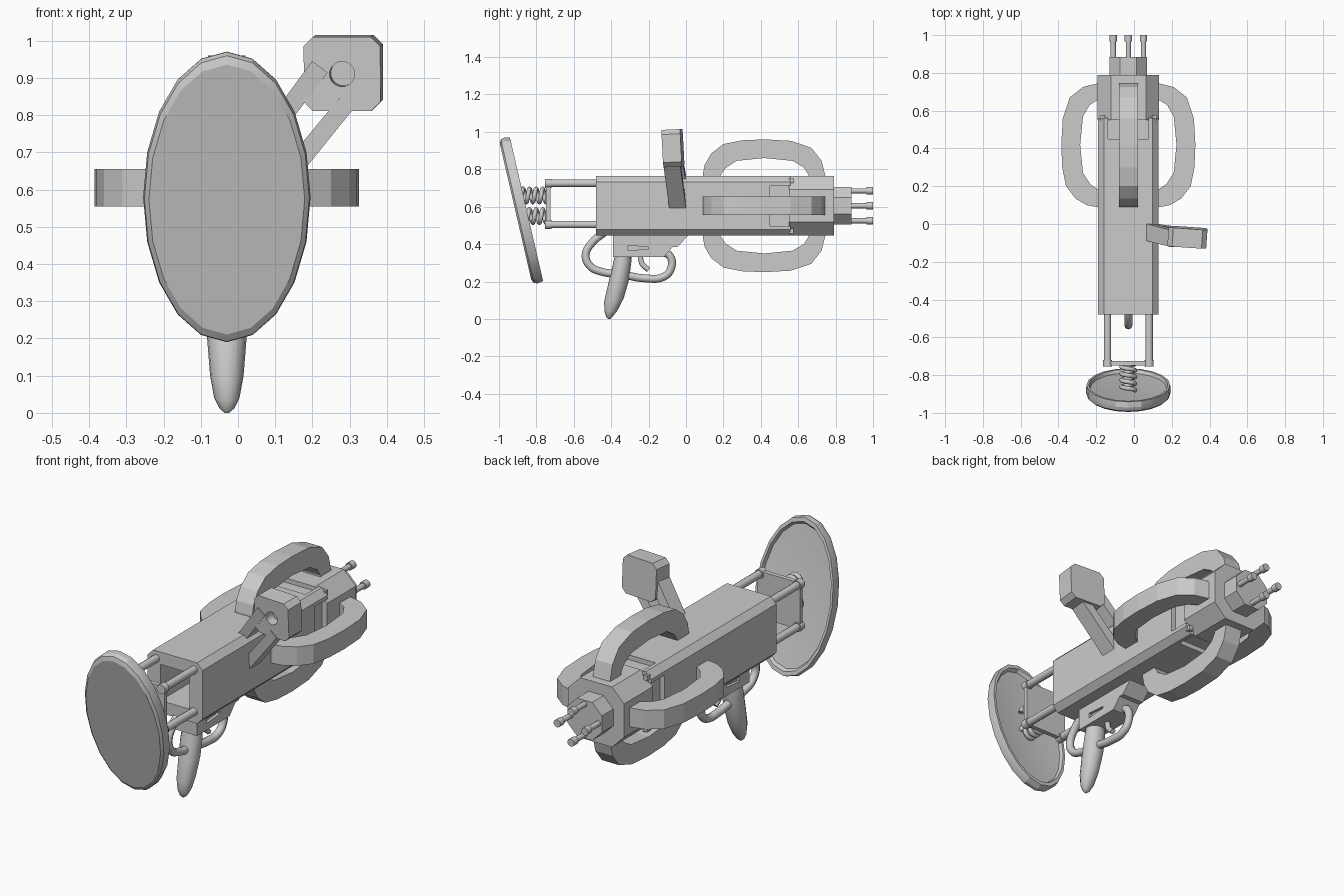
import bpy, bmesh, math
from math import sin, cos, pi, radians
from mathutils import Vector, Matrix

if "Cube" in bpy.data.objects:
    bpy.data.objects.remove(bpy.data.objects["Cube"])

grey = bpy.data.materials.new("plain_grey")
grey.use_nodes = True
GREY = (0.6, 0.6, 0.6, 1)
grey.diffuse_color = GREY
grey.node_tree.nodes["Principled BSDF"].inputs["Base Color"].default_value = GREY

CX, CZ = -0.03, 0.605  # long axis of the device


def finish(name, bm, smooth=None):
    bmesh.ops.recalc_face_normals(bm, faces=bm.faces)
    me = bpy.data.meshes.new(name)
    bm.to_mesh(me)
    bm.free()
    ob = bpy.data.objects.new(name, me)
    bpy.context.collection.objects.link(ob)
    me.materials.append(grey)
    if smooth:
        bpy.ops.object.select_all(action='DESELECT')
        ob.select_set(True)
        bpy.context.view_layer.objects.active = ob
        bpy.ops.object.shade_smooth_by_angle(angle=radians(smooth))
    return ob


def loft(name, rings, smooth=None):
    """Skin a list of equal-length closed rings and cap both ends."""
    bm = bmesh.new()
    rows = [[bm.verts.new(p) for p in ring] for ring in rings]
    n = len(rows[0])
    for a, b in zip(rows, rows[1:]):
        for i in range(n):
            bm.faces.new((a[i], a[(i + 1) % n], b[(i + 1) % n], b[i]))
    bm.faces.new(rows[0])
    bm.faces.new(rows[-1])
    return finish(name, bm, smooth)


def side_prism(name, pts, x0, x1):
    return loft(name, [[(x, y, z) for y, z in pts] for x in (x0, x1)])


def box(name, x, y, z):
    pts = [(y[0], z[0]), (y[1], z[0]), (y[1], z[1]), (y[0], z[1])]
    return side_prism(name, pts, *x)


def chamfered(hx, hz, c, cx=CX, cz=CZ):
    quarter = [(hx, hz - c), (hx - c, hz)]
    pts = quarter + [(-a, b) for a, b in quarter[::-1]]
    pts += [(-a, -b) for a, b in quarter] + [(a, -b) for a, b in quarter[::-1]]
    return [(cx + a, cz + b) for a, b in pts]


def along_y(name, pts, y0, y1):
    return loft(name, [[(x, y, z) for x, z in pts] for y in (y0, y1)])


def rod(name, x, z, r, y0, y1, n=12):
    ring = [(x + r * cos(2 * pi * (i + .5) / n), z + r * sin(2 * pi * (i + .5) / n)) for i in range(n)]
    ob = along_y(name, ring, y0, y1)
    if n > 8:
        ob.select_set(True)
        bpy.context.view_layer.objects.active = ob
        bpy.ops.object.shade_smooth_by_angle(angle=radians(40))
    return ob


def tube(name, pts, r, kind='BEZIER'):
    cu = bpy.data.curves.new(name, 'CURVE')
    cu.dimensions = '3D'
    cu.bevel_depth, cu.bevel_resolution, cu.use_fill_caps = r, 2, True
    cu.resolution_u = 5
    sp = cu.splines.new(kind)
    if kind == 'BEZIER':
        sp.bezier_points.add(len(pts) - 1)
        for b, p in zip(sp.bezier_points, pts):
            b.co = p
            b.handle_left_type = b.handle_right_type = 'AUTO'
    else:
        sp.points.add(len(pts) - 1)
        for b, p in zip(sp.points, pts):
            b.co = (*p, 1)
    ob = bpy.data.objects.new(name, cu)
    bpy.context.collection.objects.link(ob)
    cu.materials.append(grey)
    return ob


def cut(target, cutter):
    cutter.hide_render = True
    cutter.hide_set(True)
    cutter.display_type = 'WIRE'
    m = target.modifiers.new("cut", 'BOOLEAN')
    m.operation, m.object, m.solver = 'DIFFERENCE', cutter, 'EXACT'


# Main housing: chamfered box, hollow at the front, notched near the sleeve
body = along_y("housing", chamfered(0.16, 0.16, 0.032), -0.48, 0.56)
cut(body, box("hollow_cutter", (CX - .085, CX + .085), (-.6, -.2), (CZ - .095, CZ + .095)))
for s in (-1, 1):
    a, b = sorted((s * .135, s * .3))
    cut(body, box("notch_cutter_vertical", (CX - .108, CX + .108), (.45, .6), (CZ + a, CZ + b)))
    cut(body, box("notch_cutter_side", (CX + a, CX + b), (.45, .6), (CZ - .108, CZ + .108)))

# Rear sleeve, muzzle block and four prongs
along_y("sleeve", chamfered(0.163, 0.158, 0.07), 0.55, 0.79)
along_y("muzzle_block", chamfered(0.1, 0.1, 0.056), 0.78, 0.885)
for dx, dz in ((.08, 0), (-.08, 0), (0, .08), (0, -.08)):
    rod("prong", CX + dx, CZ + dz, .014, .87, .98)
    rod("prong_tip", CX + dx, CZ + dz, .02, .965, 1.0)
for sx in (-1, 1):
    for sz in (-1, 1):
        rod("corner_stud", CX + sx * .137, CZ + sz * .135, .018, .55, .575, 4)

# Four arched loops around the rear of the housing
outer = [(.09, .1), (.09, .17), (.1, .22), (.135, .28), (.2, .33), (.3, .35), (.42, .355),
         (.56, .347), (.67, .31), (.725, .24), (.745, .16), (.745, .1)]
inner = [(.655, .1), (.655, .165), (.63, .205), (.57, .24), (.42, .255), (.27, .24),
         (.21, .2), (.18, .155), (.18, .1)]
for k, name in enumerate(("arch_top", "arch_left", "arch_bottom", "arch_right")):
    arch = side_prism(name, outer + inner, -.05, .05)
    arch.matrix_world = Matrix.Translation((CX, 0, CZ)) @ Matrix.Rotation(k * pi / 2, 4, 'Y')

# Shoulder frame: four rods, end plate, two springs
for sx in (-1, 1):
    for sz in (-1, 1):
        rod("stock_rod", CX + sx * .11, CZ + .01 + sz * .11, .02, -.75, -.2)
        rod("rod_collar", CX + sx * .11, CZ + .01 + sz * .11, .025, -.755, -.72)
box("end_plate", (CX - .125, CX + .125), (-.748, -.724), (CZ - .11, CZ + .135))
TURNS, STEPS = 4, 12
for z in (.55, .66):
    coil = [(CX + .036 * cos(2 * pi * i / STEPS), -.88 + .14 * i / (TURNS * STEPS),
             z + .036 * sin(2 * pi * i / STEPS)) for i in range(TURNS * STEPS + 1)]
    tube("spring", coil, .012, 'POLY')

# Oval shoulder pad with a dished inner face
profile = [(.93, -.03), (.985, -.02), (1, 0), (.985, .03), (.93, .03), (.9, .012), (.4, 0)]
N = 20
pad = loft("shoulder_pad", [[(.225 * r * sin(2 * pi * i / N), w, .4 * r * cos(2 * pi * i / N))
                             for i in range(N)] for r, w in profile], 25)
pad.matrix_world = Matrix.Translation((CX, -.882, .58)) @ Matrix.Rotation(radians(13), 4, 'X')

# Grip: height, centre y, half depth, half width
sections = [(0, -.41, .006, .006), (.012, -.408, .018, .02), (.04, -.401, .034, .034),
            (.1, -.386, .052, .045), (.2, -.36, .055, .053), (.29, -.343, .05, .055),
            (.35, -.335, .045, .05)]
loft("grip", [[(CX + rx * cos(i * pi / 8), y + ry * sin(i * pi / 8), z + .15 * ry * sin(i * pi / 8))
               for i in range(16)] for z, y, ry, rx in sections], 60)

# Trigger housing with a slot on each side, trigger and finger guards
lower = side_prism("trigger_housing", [(-.39, .45), (-.39, .33), (-.12, .33), (-.07, .385),
                                       (-.045, .385), (.015, .45)], CX - .065, CX + .065)
slot = [(-.31, .365), (-.2, .375), (-.2, .385), (-.31, .392)]
for s in (-1, 1):
    cut(lower, side_prism("slot_cutter", slot, CX + s * .05, CX + s * .09))
tube("trigger", [(CX, -.245, .34), (CX, -.235, .295), (CX, -.2, .262)], .014)
tube("front_guard", [(CX, y, z) for y, z in ((-.44, .46), (-.5, .41), (-.537, .34), (-.51, .28),
                                             (-.45, .252), (-.38, .24))], .021)
tube("finger_guard", [(CX, y, z) for y, z in ((-.33, .235), (-.22, .217), (-.12, .225), (-.08, .27),
                                              (-.085, .335), (-.13, .36))], .021)

# Sight block with a round bore, held on two struts
sight = along_y("sight_block", chamfered(.103, .1, .025, 0, 0), -.05, .05)
bore = rod("bore_cutter", 0, 0, .034, -.1, .0, 16)
pose = (Matrix.Translation((.283, -.07, .913)) @ Matrix.Rotation(radians(-4), 4, 'Z')
        @ Matrix.Rotation(radians(3), 4, 'X'))
sight.matrix_world = bore.matrix_world = pose
cut(sight, bore)


def strut(name, a, b, h0, h1):
    a, b = Vector(a), Vector(b)
    side = Vector((-(b.z - a.z), 0, b.x - a.x)).normalized()
    rings = []
    for p, h in ((a, h0), (b, h1)):
        rings.append([p + side * u * h + Vector((0, v, 0)) for u, v in
                      ((-1, -.045), (1, -.045), (1, .045), (-1, .045))])
    loft(name, rings)


strut("upper_strut", (.07, -.04, .73), (.22, -.078, .93), .024, .026)
strut("lower_strut", (.11, -.045, .61), (.29, -.075, .83), .026, .024)
